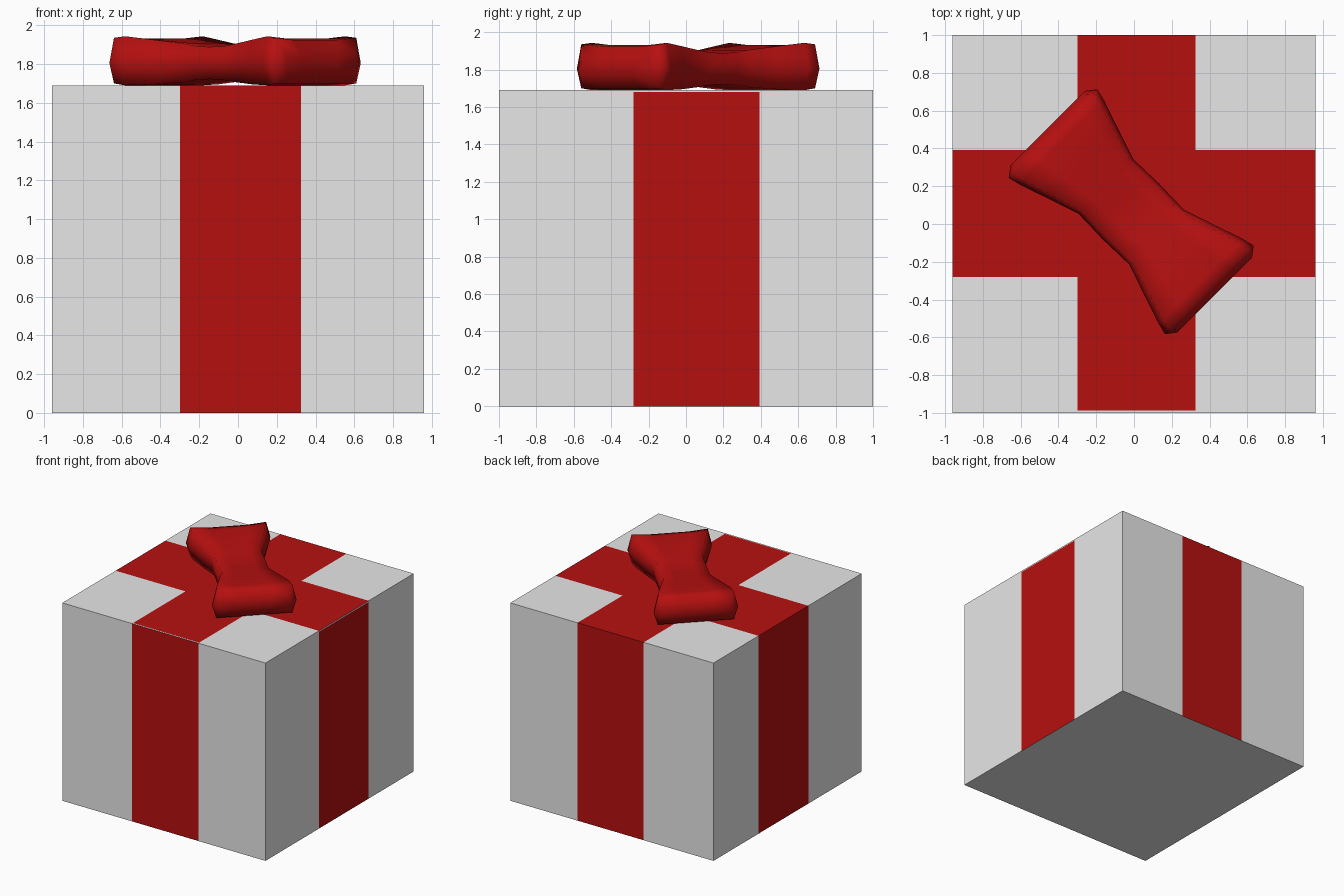
import bpy, bmesh
from math import radians
from mathutils import Matrix, Vector

cube = bpy.data.objects.get("Cube")
if cube:
    bpy.data.objects.remove(cube, do_unlink=True)


def material(name, rgb):
    m = bpy.data.materials.new(name)
    m.use_nodes = True
    m.diffuse_color = (*rgb, 1)
    m.node_tree.nodes["Principled BSDF"].inputs["Base Color"].default_value = (*rgb, 1)
    return m


paper = material("pale grey paper", (0.8, 0.8, 0.8))
red = material("ribbon red", (0.47, 0.005, 0.005))


def finish(bm, name, mats):
    bmesh.ops.recalc_face_normals(bm, faces=bm.faces)
    mesh = bpy.data.meshes.new(name)
    bm.to_mesh(mesh)
    bm.free()
    for m in mats:
        mesh.materials.append(m)
    obj = bpy.data.objects.new(name, mesh)
    bpy.context.collection.objects.link(obj)
    return obj


# Gift box, cut along the ribbon edges
HEIGHT = 1.69
X0, X1, Y0, Y1 = -0.30, 0.325, -0.28, 0.392
bm = bmesh.new()
bmesh.ops.create_cube(bm, size=1)
bmesh.ops.transform(bm, verts=bm.verts, matrix=Matrix.Translation((0, 0, HEIGHT / 2))
                    @ Matrix.Diagonal((1.92, 2, HEIGHT, 1)))
cuts = [(0, X0), (0, X1), (1, Y0), (1, Y1), (1, -0.988), (2, 1.68)]
for axis, pos in cuts:
    n = Vector((0, 0, 0))
    n[axis] = 1
    bmesh.ops.bisect_plane(bm, geom=bm.verts[:] + bm.edges[:] + bm.faces[:],
                           plane_co=n * pos, plane_no=n)

# Painted ribbon: a cross on top and one band down each side
bm.normal_update()
for f in bm.faces:
    c, n = f.calc_center_median(), f.normal
    in_x, in_y = X0 < c.x < X1, Y0 < c.y < Y1
    if n.z > 0.5:
        band = (in_x and c.y > -0.988) or in_y
    elif abs(n.y) > 0.5:
        band = in_x
    elif abs(n.x) > 0.5:
        band = in_y and not (n.x > 0 and c.z > 1.68)
    else:
        band = False
    f.material_index = int(band)
finish(bm, "gift_box", [paper, red])

# Bow: rings of (position, half width, bottom, top) lofted along its length
half = [(0.0, 0.210, 1.722, 1.888), (0.10, 0.207, 1.718, 1.892),
        (0.19, 0.205, 1.706, 1.905), (0.36, 0.262, 1.695, 1.925),
        (0.52, 0.316, 1.69, 1.943), (0.585, 0.332, 1.70, 1.935),
        (0.625, 0.28, 1.77, 1.85)]
stations = [(-u, w, b, t) for u, w, b, t in reversed(half[1:])] + half
across = [-0.9, -0.45, 0, 0.45, 0.9]
bm = bmesh.new()
rings = []
for u, w, bot, top in stations:
    dip = 0.012 if abs(u) > 0.3 else 0
    pts = [(-w, 1.805)]
    pts += [(w * a, top - dip * (abs(a) < 0.8)) for a in across]
    pts += [(w, 1.805)]
    pts += [(w * a, bot) for a in reversed(across)]
    rings.append([bm.verts.new((u, v, z)) for v, z in pts])
for r, s in zip(rings, rings[1:]):
    for i in range(len(r)):
        j = (i + 1) % len(r)
        bm.faces.new((r[i], r[j], s[j], s[i]))
bm.faces.new(rings[0])
bm.faces.new(rings[-1])
for f in bm.faces:
    f.smooth = True
bow = finish(bm, "ribbon_bow", [red])
bow.location = (-0.015, 0.065, 0)
bow.rotation_euler.z = radians(-45)
